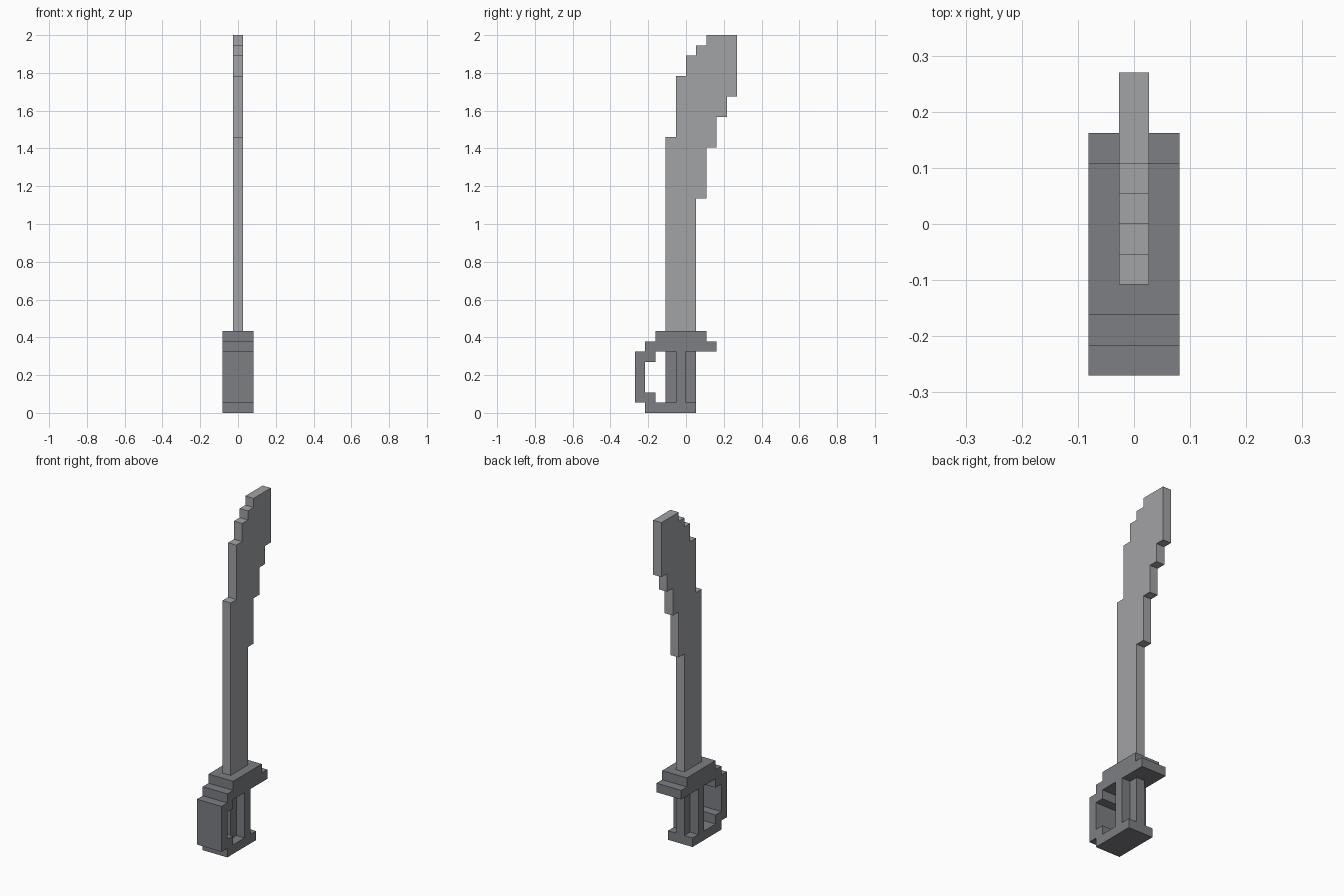
import bpy
import bmesh

U = 2 / 37  # edge of one block

cube = bpy.data.objects.get("Cube")
if cube:
    bpy.data.objects.remove(cube, do_unlink=True)


def make_material(name, rgb):
    mat = bpy.data.materials.new(name)
    mat.use_nodes = True
    colour = (*rgb, 1)
    mat.diffuse_color = colour
    bsdf = next(n for n in mat.node_tree.nodes if n.type == 'BSDF_PRINCIPLED')
    bsdf.inputs["Base Color"].default_value = colour
    return mat


def plate(name, outline, width, mat):
    """Extrude a (y, z) outline, in blocks, evenly about x = 0."""
    bm = bmesh.new()
    verts = [bm.verts.new((-width / 2 * U, y * U, z * U)) for y, z in outline]
    face = bm.faces.new(verts)
    result = bmesh.ops.extrude_face_region(bm, geom=[face], use_keep_orig=True)
    moved = [v for v in result["geom"] if isinstance(v, bmesh.types.BMVert)]
    bmesh.ops.translate(bm, verts=moved, vec=(width * U, 0, 0))
    bmesh.ops.recalc_face_normals(bm, faces=bm.faces[:])
    mesh = bpy.data.meshes.new(name)
    bm.to_mesh(mesh)
    bm.free()
    mesh.materials.append(mat)
    obj = bpy.data.objects.new(name, mesh)
    bpy.context.collection.objects.link(obj)
    return obj


def rect(y0, y1, z0, z1):
    return [(y0, z0), (y1, z0), (y1, z1), (y0, z1)]


def stairs(steps, z):
    """Points of a stepped edge: each step is (y, top z)."""
    points = []
    for y, top in steps:
        points += [(y, z), (y, top)]
        z = top
    return points


steel = make_material("light_steel", (0.361, 0.366, 0.384))
iron = make_material("dark_iron", (0.205, 0.209, 0.223))

# Stepped, backward-curving blade
back_edge = stairs([(1, 21), (2, 26), (3, 29), (4, 31), (5, 37)], 8)
front_edge = stairs([(-2, 27), (-1, 33), (0, 35), (1, 36), (2, 37)], 8)
plate("blade", back_edge + front_edge[::-1], 1, steel)

# Two-layer guard and flat pommel
plate("guard", [(-4, 6), (3, 6), (3, 7), (2, 7), (2, 8),
                (-3, 8), (-3, 7), (-4, 7)], 3, iron)
plate("pommel", rect(-4, 1, 0, 1), 3, iron)

# Hand guard bow in front of the grip
plate("hand_guard", [(-5, 1), (-3, 1), (-3, 2), (-4, 2),
                     (-4, 5), (-3, 5), (-3, 6), (-5, 6)], 3, iron)

# Grip: wide centre rib with a thin rib before and behind it
plate("grip_centre", rect(-1, 0, 1, 6), 3, iron)
plate("grip_front", rect(-2, -1, 1, 6), 1, iron)
plate("grip_back", rect(0, 1, 1, 6), 1, iron)
